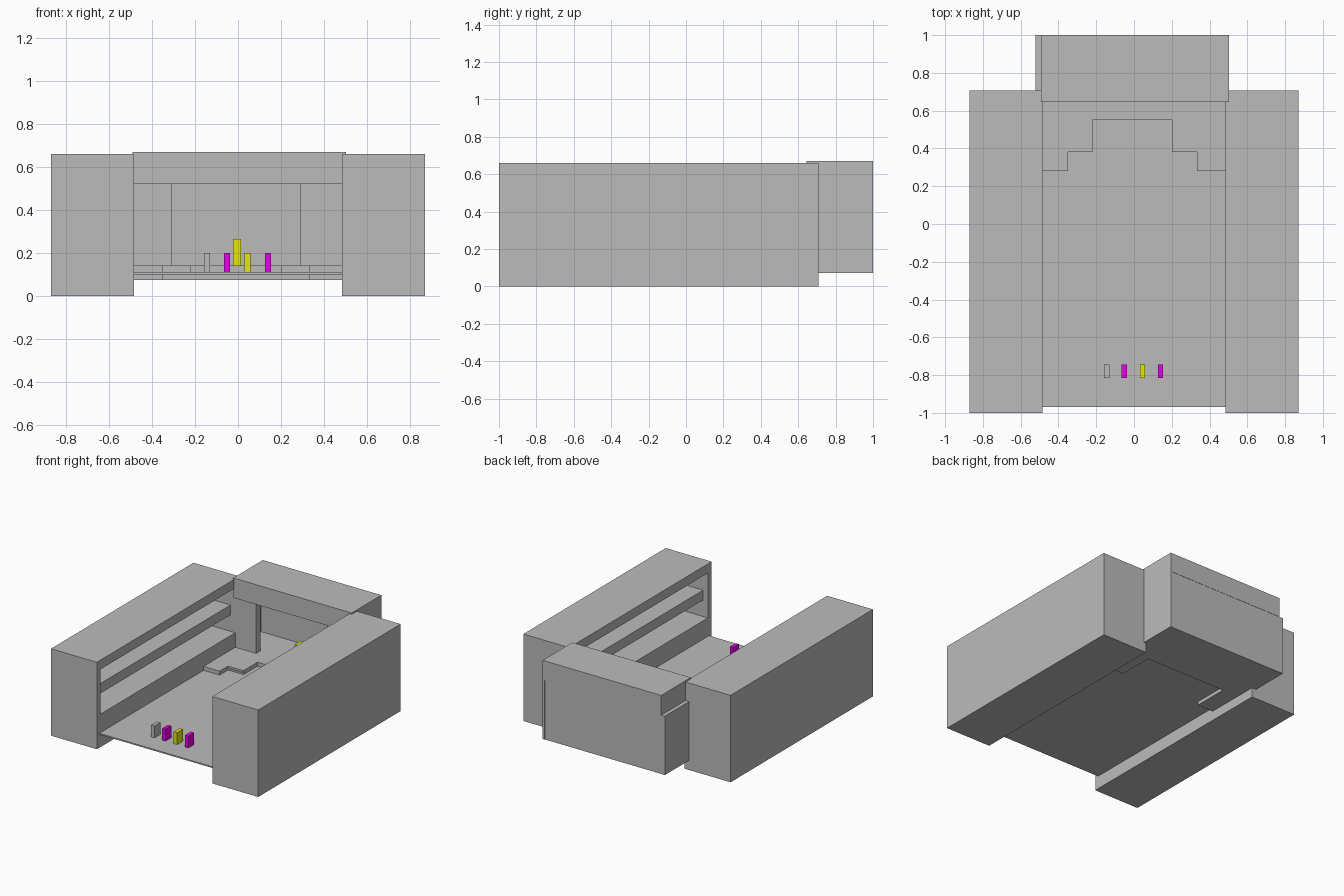
import bpy
import bmesh
from mathutils import Vector

cube = bpy.data.objects.get("Cube")
if cube:
    bpy.data.objects.remove(cube, do_unlink=True)


def material(name, rgb):
    m = bpy.data.materials.new(name)
    m.use_nodes = True
    colour = (*rgb, 1.0)
    m.diffuse_color = colour
    m.node_tree.nodes["Principled BSDF"].inputs["Base Color"].default_value = colour
    return m


GREY = material("grey", (0.5, 0.5, 0.5))
YELLOW = material("yellow", (1.0, 1.0, 0.0))
MAGENTA = material("magenta", (1.0, 0.0, 1.0))


def prism(name, outline, direction, mat=GREY):
    """Extrude a flat outline along a direction into a closed solid."""
    bm = bmesh.new()
    face = bm.faces.new([bm.verts.new(p) for p in outline])
    result = bmesh.ops.extrude_face_region(bm, geom=[face])
    moved = [v for v in result["geom"] if isinstance(v, bmesh.types.BMVert)]
    bmesh.ops.translate(bm, verts=moved, vec=Vector(direction))
    bmesh.ops.recalc_face_normals(bm, faces=bm.faces)
    mesh = bpy.data.meshes.new(name)
    bm.to_mesh(mesh)
    bm.free()
    mesh.materials.append(mat)
    obj = bpy.data.objects.new(name, mesh)
    bpy.context.collection.objects.link(obj)
    return obj


def box(name, x, y, z, mat=GREY):
    base = [(x[0], y[0], z[0]), (x[1], y[0], z[0]), (x[1], y[1], z[0]), (x[0], y[1], z[0])]
    return prism(name, base, (0, 0, z[1] - z[0]), mat)


# Side stands: open cross-section with a lower tier, a balcony and a roof edge
INNER, OUTER, TOP = 0.485, 0.87, 0.66
FRONT, BACK = -1.0, 0.708
section = [
    (OUTER, 0), (OUTER, TOP), (INNER, TOP), (INNER, 0.59), (0.84, 0.59),
    (0.84, 0.45), (0.525, 0.45), (0.525, 0.375), (0.84, 0.375),
    (0.84, 0.25), (INNER, 0.25), (INNER, 0),
]
for side, s in (("right", -1), ("left", 1)):
    prism(side + "_stand", [(s * x, -0.955, z) for x, z in section], (0, 0.66 + 0.955, 0))
    xs = sorted((s * INNER, s * OUTER))
    box(side + "_stand_front_wall", xs, (FRONT, -0.955), (0, TOP))
    box(side + "_stand_back_wall", xs, (0.66, BACK), (0, TOP))

# Main floor
box("main_floor", (-INNER, INNER), (-0.97, 0.56), (0.1, 0.11))

# Raised stage with side wings reaching forward
plan = [(-0.487, 0.28), (-0.35, 0.28), (-0.35, 0.55), (0.333, 0.55),
        (0.333, 0.28), (0.487, 0.28), (0.487, 0.998), (-0.487, 0.998)]
prism("stage", [(x, y, 0.073) for x, y in plan], (0, 0, 0.067))

# Low steps between the stage and its wings
for side, xs in (("right", (-0.35, -0.22)), ("left", (0.2, 0.333))):
    box(side + "_lower_step", xs, (0.38, 0.55), (0.11, 0.123))
    box(side + "_step_core", xs, (0.385, 0.55), (0.123, 0.13))
    box(side + "_upper_step", xs, (0.38, 0.55), (0.13, 0.14))

# Stage house
box("right_proscenium", (-0.487, -0.31), (0.66, 0.71), (0.14, 0.52))
box("left_proscenium", (0.29, 0.487), (0.66, 0.71), (0.14, 0.52))
box("stage_back_wall", (-0.49, 0.487), (0.97, 0.998), (0.14, 0.52))
box("stage_right_wall", (-0.522, -0.487), (0.708, 1.0), (0.073, 0.52))
box("stage_left_wall", (0.487, 0.503), (0.708, 1.0), (0.073, 0.52))
box("stage_roof", (-0.492, 0.503), (0.645, 1.0), (0.52, 0.67))

# Standing figures on the floor and one on the stage
for i, (x, mat) in enumerate(((-0.145, GREY), (-0.052, MAGENTA), (0.045, YELLOW), (0.14, MAGENTA))):
    box("floor_figure_%d" % (i + 1), (x - 0.014, x + 0.014), (-0.815, -0.745), (0.11, 0.2), mat)
box("stage_figure", (-0.024, 0.015), (0.71, 0.78), (0.14, 0.265), YELLOW)
